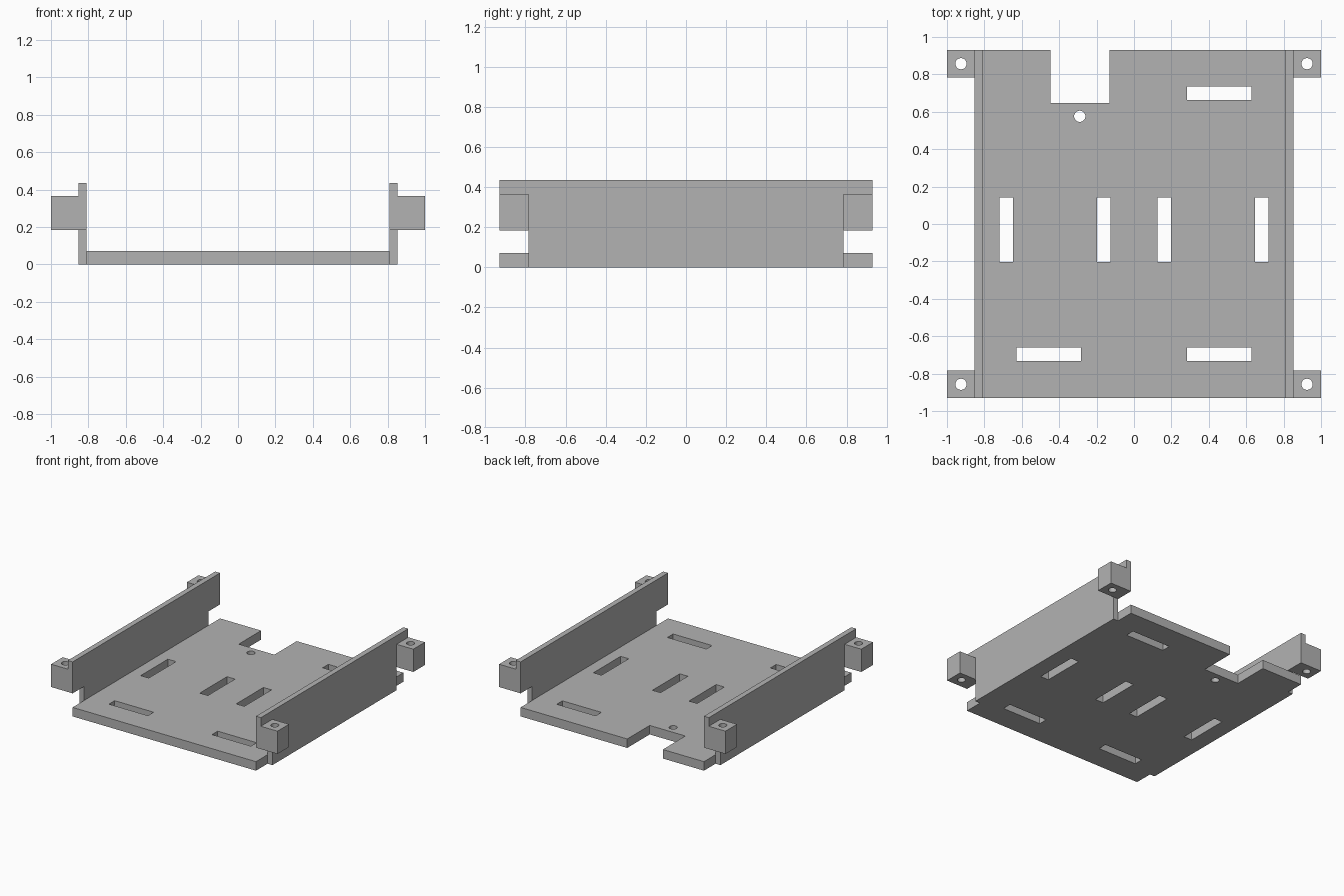
import bpy, bmesh
from mathutils import Matrix, Vector

cube = bpy.data.objects.get("Cube")
if cube:
    bpy.data.objects.remove(cube, do_unlink=True)

grey = bpy.data.materials.new("plain_grey")
grey.use_nodes = True
colour = (0.45, 0.45, 0.45, 1)
grey.diffuse_color = colour
grey.node_tree.nodes["Principled BSDF"].inputs["Base Color"].default_value = colour

HALF_Y = 0.93      # half depth of the tray
WALL_IN, WALL_OUT = 0.81, 0.853
FLOOR_TOP, TAB_BOTTOM, TAB_TOP, WALL_TOP = 0.072, 0.184, 0.366, 0.435
TAB_Y = 0.784      # inner edge of the corner tabs


def add_object(name, bm):
    bmesh.ops.recalc_face_normals(bm, faces=bm.faces)
    mesh = bpy.data.meshes.new(name)
    bm.to_mesh(mesh)
    bm.free()
    mesh.materials.append(grey)
    obj = bpy.data.objects.new(name, mesh)
    bpy.context.collection.objects.link(obj)
    return obj


def prism(name, points, direction):
    """Extrude a closed outline along a direction."""
    bm = bmesh.new()
    face = bm.faces.new([bm.verts.new(p) for p in points])
    ext = bmesh.ops.extrude_face_region(bm, geom=[face])
    verts = [v for v in ext["geom"] if isinstance(v, bmesh.types.BMVert)]
    bmesh.ops.translate(bm, verts=verts, vec=Vector(direction))
    return add_object(name, bm)


def box(name, x0, x1, y0, y1, z0, z1):
    return prism(name, [(x0, y0, z0), (x1, y0, z0), (x1, y1, z0), (x0, y1, z0)],
                 (0, 0, z1 - z0))


def peg(x, y, z0, z1, radius=0.03):
    bm = bmesh.new()
    bmesh.ops.create_cone(bm, cap_ends=True, segments=32, radius1=radius, radius2=radius,
                          depth=z1 - z0, matrix=Matrix.Translation((x, y, (z0 + z1) / 2)))
    return add_object("hole_cutter", bm)


def combine(target, tools, operation):
    """Apply boolean tools to the target, then remove them."""
    for tool in tools:
        tool.hide_render = True
        mod = target.modifiers.new("shape", "BOOLEAN")
        mod.operation, mod.solver, mod.object = operation, "EXACT", tool
    graph = bpy.context.evaluated_depsgraph_get()
    result = bpy.data.meshes.new_from_object(target.evaluated_get(graph))
    target.modifiers.clear()
    target.data = result
    for tool in tools:
        bpy.data.objects.remove(tool, do_unlink=True)


# Floor plate with a notch in its back edge
outline = [(-WALL_IN, -HALF_Y), (WALL_IN, -HALF_Y), (WALL_IN, HALF_Y), (-0.132, HALF_Y),
           (-0.132, 0.647), (-0.447, 0.647), (-0.447, HALF_Y), (-WALL_IN, HALF_Y)]
floor = prism("floor_plate", [(x, y, 0) for x, y in outline], (0, 0, FLOOR_TOP))

# Slots as centre and half size, plus the round hole by the notch
long_half, short_half = 0.172, 0.036
slots = [(x, -0.03, short_half, long_half) for x in (-0.683, -0.161, 0.161, 0.683)]
slots += [(x, y, long_half, short_half)
          for x, y in ((-0.455, -0.697), (0.455, -0.697), (0.455, 0.7))]
cutters = [box("slot_cutter", x - w, x + w, y - d, y + d, -0.1, 0.2) for x, y, w, d in slots]
cutters.append(peg(-0.29, 0.576, -0.1, 0.2))
combine(floor, cutters, "DIFFERENCE")

# Side walls, cut away under both ends, with drilled corner tabs
for side, label in ((1, "left"), (-1, "right")):
    profile = [(-TAB_Y, 0), (TAB_Y, 0), (TAB_Y, TAB_BOTTOM), (HALF_Y, TAB_BOTTOM),
               (HALF_Y, WALL_TOP), (-HALF_Y, WALL_TOP), (-HALF_Y, TAB_BOTTOM),
               (-TAB_Y, TAB_BOTTOM)]
    wall = prism(label + "_wall", [(side * WALL_IN, y, z) for y, z in profile],
                 (side * (WALL_OUT - WALL_IN), 0, 0))
    tabs = [box("tab", side * 0.83, side, end * TAB_Y, end * HALF_Y, TAB_BOTTOM, TAB_TOP)
            for end in (-1, 1)]
    combine(wall, tabs, "UNION")
    holes = [peg(side * 0.925, end * 0.857, 0.1, 0.5) for end in (-1, 1)]
    combine(wall, holes, "DIFFERENCE")
